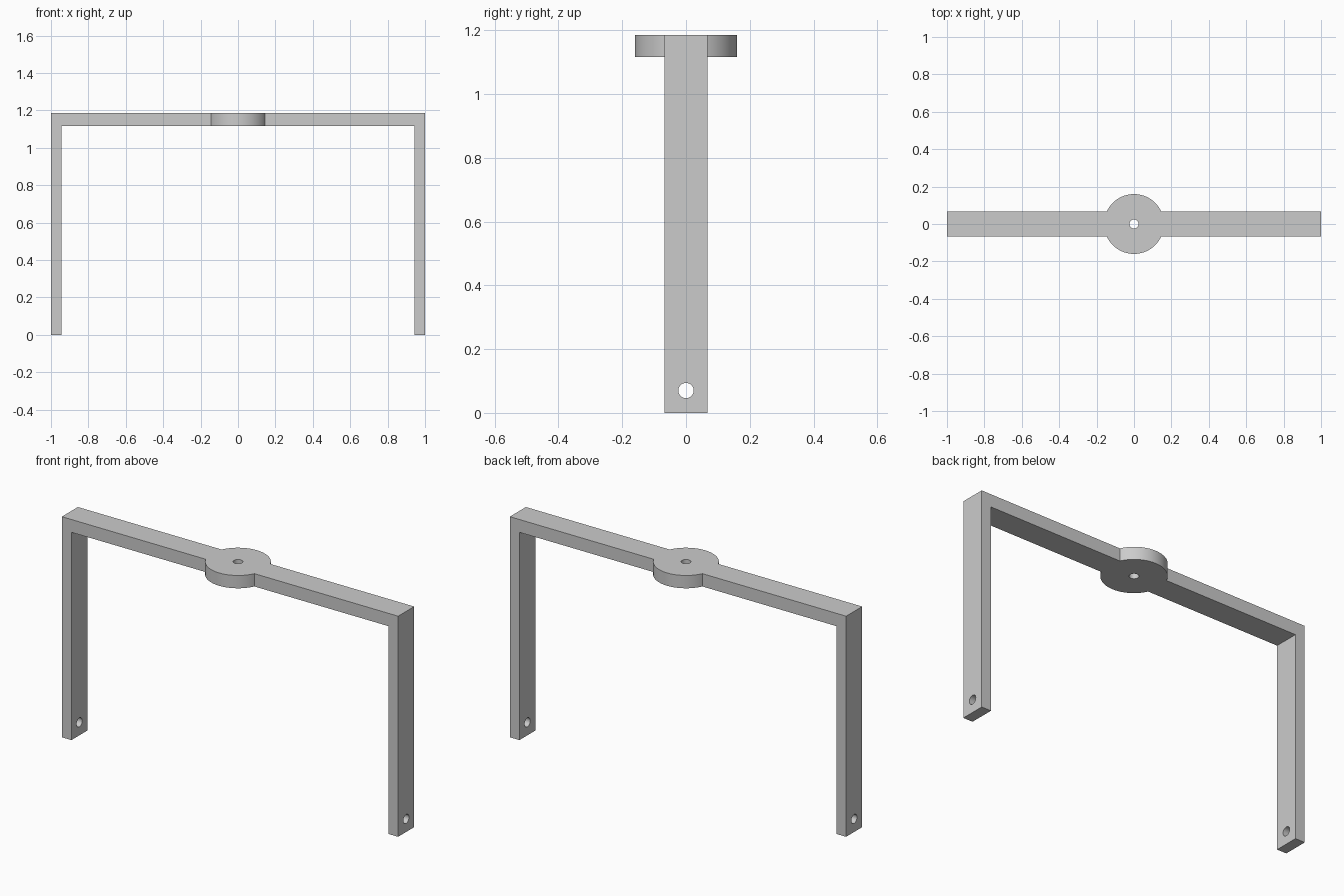
import bpy, bmesh, math
from mathutils import Vector

cube = bpy.data.objects.get("Cube")
if cube:
    bpy.data.objects.remove(cube, do_unlink=True)

# Main dimensions
HALF_SPAN, HALF_DEPTH = 1.0, 0.068
TOP, UNDERSIDE, LEG = 1.186, 1.117, 0.057
DISC_RADIUS, HOLE_RADIUS, HOLE_HEIGHT = 0.16, 0.024, 0.07

grey = bpy.data.materials.new("plain grey")
grey.use_nodes = True
colour = (0.6, 0.6, 0.6, 1)
grey.diffuse_color = colour
grey.node_tree.nodes["Principled BSDF"].inputs["Base Color"].default_value = colour


def cylinder(name, radius, length, location, rotation=(0, 0, 0), sides=64):
    bpy.ops.mesh.primitive_cylinder_add(vertices=sides, radius=radius, depth=length,
                                        location=location, rotation=rotation)
    obj = bpy.context.object
    obj.name = name
    obj.data.materials.append(grey)
    return obj


def combine(target, tool, operation):
    mod = target.modifiers.new(tool.name, "BOOLEAN")
    mod.operation, mod.object, mod.solver = operation, tool, "EXACT"
    bpy.context.view_layer.objects.active = target
    bpy.ops.object.modifier_apply(modifier=mod.name)
    bpy.data.objects.remove(tool, do_unlink=True)


# U-shaped frame: mirrored half profile extruded through its depth
inner = HALF_SPAN - LEG
half = [(HALF_SPAN, TOP), (HALF_SPAN, 0), (inner, 0), (inner, UNDERSIDE)]
profile = half + [(-x, z) for x, z in reversed(half)]
bm = bmesh.new()
face = bm.faces.new([bm.verts.new((x, -HALF_DEPTH, z)) for x, z in profile])
extruded = bmesh.ops.extrude_face_region(bm, geom=[face])["geom"]
bmesh.ops.translate(bm, vec=Vector((0, 2 * HALF_DEPTH, 0)),
                    verts=[v for v in extruded if isinstance(v, bmesh.types.BMVert)])
bmesh.ops.recalc_face_normals(bm, faces=bm.faces)
mesh = bpy.data.meshes.new("bracket_frame")
bm.to_mesh(mesh)
bm.free()
mesh.materials.append(grey)
frame = bpy.data.objects.new("bracket_frame", mesh)
bpy.context.collection.objects.link(frame)

# Round mounting boss in the middle of the crossbar
middle = (TOP + UNDERSIDE) / 2
combine(frame, cylinder("mounting_boss", DISC_RADIUS, TOP - UNDERSIDE, (0, 0, middle)), "UNION")

# Centre hole and one hole through each leg
combine(frame, cylinder("centre_hole", HOLE_RADIUS, 0.3, (0, 0, middle), sides=32), "DIFFERENCE")
for side in (-1, 1):
    hole = cylinder("leg_hole", HOLE_RADIUS, 0.3, (side * (HALF_SPAN - LEG / 2), 0, HOLE_HEIGHT),
                    (0, math.pi / 2, 0), sides=32)
    combine(frame, hole, "DIFFERENCE")

# Smooth the curved walls, keep the corners sharp
bpy.ops.object.select_all(action="DESELECT")
frame.select_set(True)
bpy.context.view_layer.objects.active = frame
bpy.ops.object.shade_smooth_by_angle(angle=math.radians(30))
